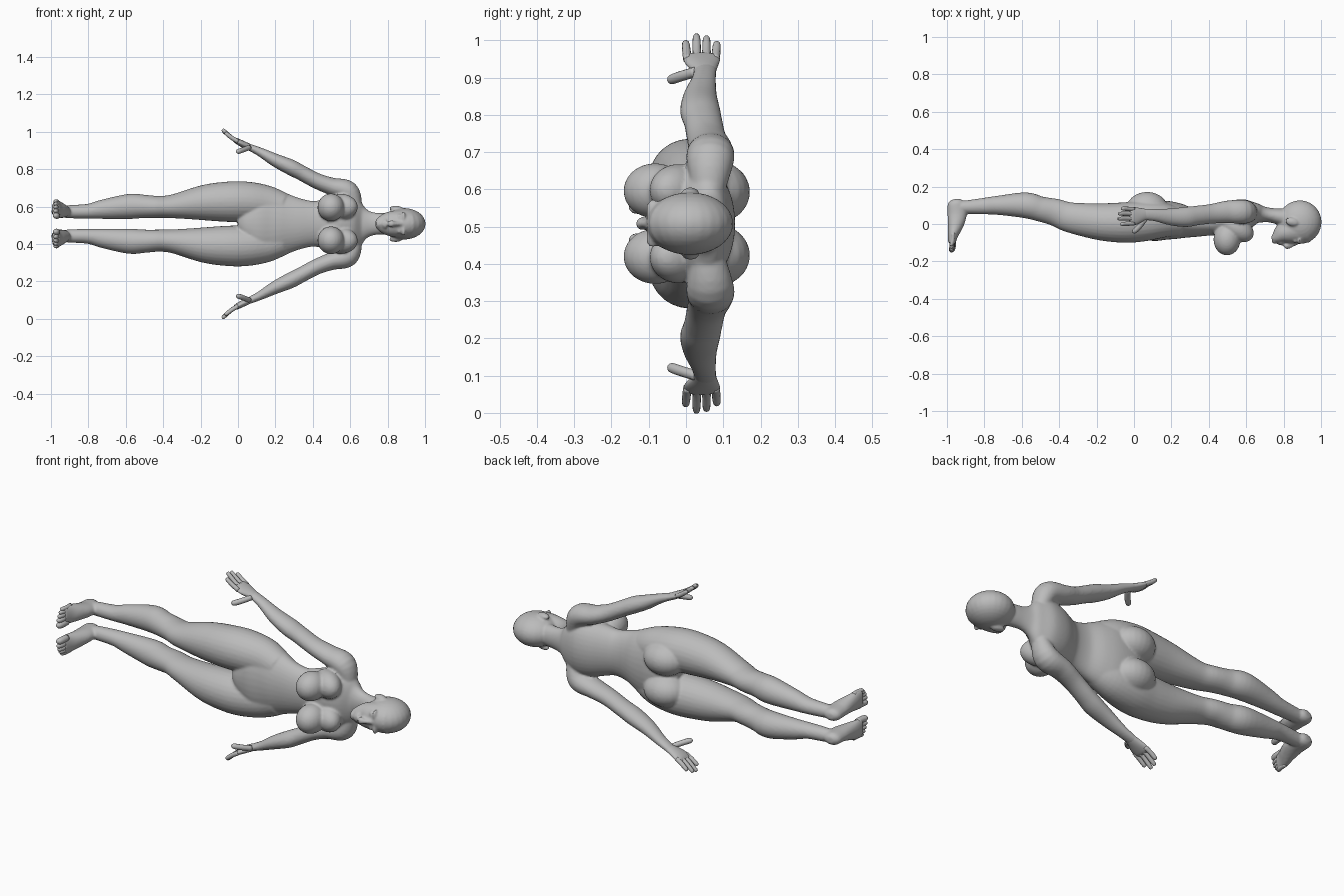
import bpy, bmesh, math
from mathutils import Vector, Matrix

ZC = 0.508            # height of the body's symmetry plane
grey = bpy.data.materials.new("plain grey")
grey.diffuse_color = (0.5, 0.5, 0.5, 1)


def spline(st, sub):
    """Catmull-Rom interpolation of stations (x, y, side, r_ref, r_other)."""
    out = []
    for i in range(len(st) - 1):
        p = [st[max(i - 1, 0)], st[i], st[i + 1], st[min(i + 2, len(st) - 1)]]
        for k in range(sub):
            t = k / sub
            out.append([0.5 * (2 * b + (c - a) * t + (2 * a - 5 * b + 4 * c - d) * t * t
                               + (3 * b - a - 3 * c + d) * t ** 3) for a, b, c, d in zip(*p)])
    return out + [list(st[-1])]


def loft(bm, st, ref=(0, 1, 0), side=1, n=24, sub=5):
    """Skin of elliptical sections along a smooth path, closed at both ends."""
    pts = spline(st, sub)
    cs = [Vector(p[:3]) for p in pts]
    rings = []
    for i, p in enumerate(pts):
        d = (cs[min(i + 1, len(cs) - 1)] - cs[max(i - 1, 0)]).normalized()
        u = Vector(ref)
        u = (u - d * u.dot(d)).normalized()
        v = d.cross(u)
        ring = []
        for k in range(n):
            a = 2 * math.pi * k / n
            q = cs[i] + u * math.cos(a) * max(p[3], .002) + v * math.sin(a) * max(p[4], .002)
            ring.append(bm.verts.new((q.x, q.y, ZC + side * q.z)))
        rings.append(ring)
    for a, b in zip(rings, rings[1:]):
        for k in range(n):
            bm.faces.new((a[k], a[(k + 1) % n], b[(k + 1) % n], b[k]))
    bm.faces.new(rings[0])
    bm.faces.new(rings[-1])


def ball(bm, c, r, side=1, tilt=0):
    m = (Matrix.Translation((c[0], c[1], ZC + side * c[2])) @ Matrix.Rotation(tilt, 4, 'Z')
         @ Matrix.Diagonal((r[0], r[1], r[2], 1)))
    bmesh.ops.create_uvsphere(bm, u_segments=24, v_segments=16, radius=1, matrix=m)


def finish(bm, name):
    bmesh.ops.recalc_face_normals(bm, faces=bm.faces)
    for f in bm.faces:
        f.smooth = True
    me = bpy.data.meshes.new(name)
    bm.to_mesh(me)
    bm.free()
    me.materials.append(grey)
    ob = bpy.data.objects.new(name, me)
    bpy.context.collection.objects.link(ob)
    return ob


body = bmesh.new()

# trunk and neck: (x, y, side, depth radius, width radius)
loft(body, [(.0, .01, 0, .06, .05), (.04, .01, 0, .09, .13), (.10, .015, 0, .106, .195),
            (.17, .02, 0, .104, .2), (.24, .015, 0, .095, .172), (.32, .005, 0, .075, .14),
            (.40, .008, 0, .07, .122), (.46, .018, 0, .08, .133), (.53, .035, 0, .09, .15),
            (.60, .05, 0, .083, .15), (.65, .056, 0, .058, .125), (.685, .052, 0, .044, .08),
            (.73, .047, 0, .039, .06), (.80, .035, 0, .046, .057), (.86, .02, 0, .05, .055)], n=36)

# cranium, face, nose, lips, chin and brow
ball(body, (.887, .01, 0), (.116, .117, .084))
loft(body, [(.738, -.082, 0, .014, .022), (.762, -.072, 0, .034, .043), (.80, -.05, 0, .058, .063),
            (.86, -.03, 0, .077, .074), (.92, -.015, 0, .085, .072)])
loft(body, [(.875, -.1, 0, .01, .010), (.84, -.112, 0, .014, .012), (.818, -.117, 0, .018, .019),
            (.808, -.11, 0, .01, .014)], n=12)
ball(body, (.789, -.102, 0), (.008, .014, .026))
ball(body, (.776, -.1, 0), (.007, .013, .022))
ball(body, (.752, -.088, 0), (.016, .019, .024))

for s in (1, -1):
    # brow, eye and ear
    ball(body, (.885, -.09, .036), (.01, .018, .03), s)
    ball(body, (.862, -.088, .036), (.009, .015, .018), s)
    ball(body, (.843, .012, .083), (.036, .022, .014), s, -.25)
    # breast and buttock
    ball(body, (.497, -.083, .088), (.072, .085, .074), s)
    ball(body, (.55, -.02, .09), (.10, .065, .07), s, -.6)
    ball(body, (.07, .072, .085), (.115, .1, .086), s)
    # leg
    loft(body, [(-.97, .09, .065, .03, .028), (-.9, .09, .065, .036, .035),
                (-.8, .096, .067, .044, .04), (-.72, .10, .078, .052, .052),
                (-.58, .10, .093, .069, .067), (-.5, .08, .093, .067, .062),
                (-.42, .062, .09, .073, .059), (-.34, .035, .094, .081, .065),
                (-.18, .012, .113, .099, .095), (-.05, .008, .118, .108, .108),
                (.05, .015, .117, .108, .108), (.15, .02, .105, .095, .1),
                (.24, .01, .08, .075, .085)], side=s, n=28)
    # shoulder and arm down to the wrist
    loft(body, [(.625, .06, .09, .045, .04), (.59, .065, .172, .064, .056),
                (.50, .065, .2, .06, .047), (.42, .055, .23, .053, .042),
                (.34, .046, .272, .052, .041), (.28, .038, .303, .054, .042),
                (.2, .038, .34, .046, .035), (.12, .047, .383, .034, .024),
                (.07, .051, .406, .031, .019), (.045, .05, .417, .032, .016)], side=s)
    # foot
    loft(body, [(-.955, .133, .065, .02, .015), (-.952, .112, .065, .044, .032),
                (-.946, .05, .067, .051, .036), (-.955, -.01, .073, .041, .043),
                (-.968, -.06, .078, .028, .05), (-.975, -.105, .079, .019, .05)],
         ref=(1, 0, 0), side=s)

# fuse everything into one soft skin
ob = finish(body, "body")
rm = ob.modifiers.new("fuse", 'REMESH')
rm.mode = 'VOXEL'
rm.voxel_size = 0.0065
rm.use_smooth_shade = True
sm = ob.modifiers.new("soften", 'SMOOTH')
sm.factor = 0.5
sm.iterations = 4


def digit(bm, path, r, ref, s):
    """Finger or toe with a rounded tip."""
    a, b = Vector(path[-2]), Vector(path[-1])
    pre = b - (b - a).normalized() * r * .6
    st = [(*p, r, r) for p in path[:-1]] + [(*pre, r * .85, r * .85), (*b, r * .25, r * .25)]
    loft(bm, st, ref, s, n=12, sub=3)


for s, word in ((1, "right"), (-1, "left")):
    # hand: palm, four fingers, thumb
    hand = bmesh.new()
    loft(hand, [(.075, .051, .404, .028, .016), (.045, .049, .417, .035, .018),
                (.01, .044, .434, .047, .017), (-.012, .042, .446, .048, .014),
                (-.024, .042, .452, .042, .008)], side=s)
    for y0, y1, tx, ts in ((.004, -.001, -.07, .488), (.03, .028, -.084, .505),
                           (.055, .055, -.082, .5), (.079, .083, -.066, .486)):
        digit(hand, [(.0, y0, .44), (-.035, (y0 + y1) / 2, .461), (tx, y1, ts)], .0115, (0, 1, 0), s)
    digit(hand, [(.06, .028, .408), (.035, -.006, .398), (.012, -.03, .39), (-.008, -.046, .384)],
          .014, (0, 0, 1), s)
    finish(hand, word + " hand")
    # toes
    toes = bmesh.new()
    for c, tip, r in ((.043, -.152, .017), (.069, -.149, .0125), (.089, -.142, .0115),
                      (.106, -.131, .011), (.12, -.118, .011)):
        digit(toes, [(-.968, tip + .07, c), (-.97, tip + .03, c), (-.979, tip, c)], r, (1, 0, 0), s)
    finish(toes, word + " toes")
